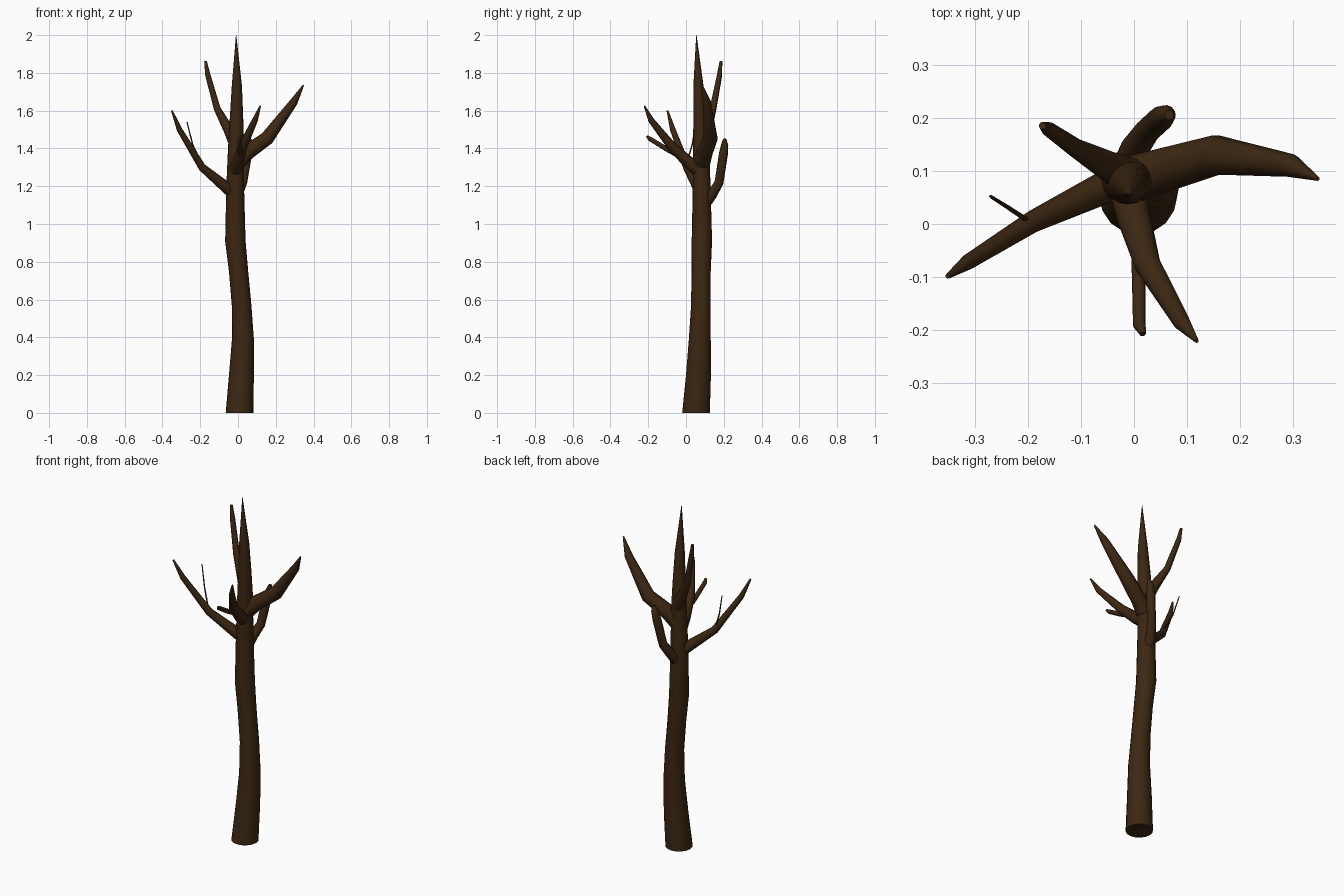
import bpy, bmesh, math
from mathutils import Vector

bark = bpy.data.materials.new("dark_brown_bark")
bark.diffuse_color = (0.045, 0.020, 0.006, 1)


def limb(name, path, sides=12, level=False):
    """Tapered tube through (x, y, z, radius) points, closed at both ends."""
    pts = [Vector(p[:3]) for p in path]
    bm = bmesh.new()
    rings = []
    side = Vector((1, 0, 0))
    for i, p in enumerate(pts):
        d0 = (p - pts[max(i - 1, 0)]).normalized()
        d1 = (pts[min(i + 1, len(pts) - 1)] - p).normalized()
        d = Vector((0, 0, 1)) if level else (d0 + d1).normalized()
        # carry the side vector along the path so the tube does not twist
        side = (side - d * side.dot(d)).normalized()
        up = d.cross(side)
        ring = []
        for k in range(sides):
            a = math.tau * k / sides
            ring.append(bm.verts.new(p + path[i][3] * (math.cos(a) * side + math.sin(a) * up)))
        rings.append(ring)
    for r0, r1 in zip(rings, rings[1:]):
        for k in range(sides):
            n = (k + 1) % sides
            bm.faces.new((r0[k], r0[n], r1[n], r1[k]))
    bm.faces.new(rings[0][::-1])
    bm.faces.new(rings[-1])
    bmesh.ops.recalc_face_normals(bm, faces=bm.faces)
    me = bpy.data.meshes.new(name)
    bm.to_mesh(me)
    bm.free()
    me.materials.append(bark)
    ob = bpy.data.objects.new(name, me)
    bpy.context.collection.objects.link(ob)
    bpy.context.view_layer.objects.active = ob
    ob.select_set(True)
    bpy.ops.object.shade_smooth_by_angle(angle=math.radians(45))
    ob.select_set(False)


# Swaying trunk, tapering to a point
limb("trunk", [
    (0.008, 0.053, 0.0, 0.073), (0.018, 0.066, 0.2, 0.066),
    (0.026, 0.073, 0.39, 0.058), (0.019, 0.079, 0.57, 0.052),
    (0.003, 0.080, 0.75, 0.051), (-0.014, 0.084, 0.91, 0.054),
    (-0.015, 0.083, 1.2, 0.047), (-0.010, 0.080, 1.4, 0.043),
    (-0.008, 0.075, 1.55, 0.036), (-0.006, 0.066, 1.73, 0.027),
    (-0.010, 0.055, 2.0, 0.001)], sides=16, level=True)

# Main branches
limb("left_branch", [
    (-0.02, 0.085, 1.16, 0.034), (-0.07, 0.062, 1.20, 0.030),
    (-0.19, 0.005, 1.30, 0.021), (-0.31, -0.070, 1.50, 0.015),
    (-0.35, -0.098, 1.60, 0.005)])
limb("upper_left_branch", [
    (-0.01, 0.09, 1.42, 0.036), (-0.05, 0.11, 1.50, 0.028),
    (-0.11, 0.143, 1.61, 0.018), (-0.16, 0.178, 1.79, 0.014),
    (-0.172, 0.185, 1.862, 0.007)])
limb("right_branch", [
    (0.0, 0.085, 1.33, 0.045), (0.05, 0.10, 1.38, 0.042),
    (0.155, 0.13, 1.455, 0.038), (0.295, 0.110, 1.645, 0.022),
    (0.346, 0.085, 1.735, 0.004)])
limb("front_branch", [
    (-0.01, 0.06, 1.29, 0.036), (0.0, 0.01, 1.33, 0.032),
    (0.025, -0.075, 1.41, 0.025), (0.090, -0.185, 1.55, 0.016),
    (0.118, -0.22, 1.625, 0.004)])
limb("back_branch", [
    (-0.01, 0.11, 1.12, 0.030), (0.0, 0.14, 1.16, 0.027),
    (0.025, 0.175, 1.22, 0.024), (0.05, 0.198, 1.37, 0.024),
    (0.06, 0.205, 1.42, 0.019), (0.066, 0.205, 1.45, 0.009)])

# Side shoots
limb("front_shoot", [
    (0.01, -0.03, 1.36, 0.016), (0.009, -0.10, 1.395, 0.013),
    (0.010, -0.19, 1.45, 0.012), (0.017, -0.207, 1.465, 0.006)])
limb("left_twig", [
    (-0.19, 0.0, 1.31, 0.005), (-0.24, 0.033, 1.42, 0.004),
    (-0.27, 0.052, 1.54, 0.003)], sides=6)
